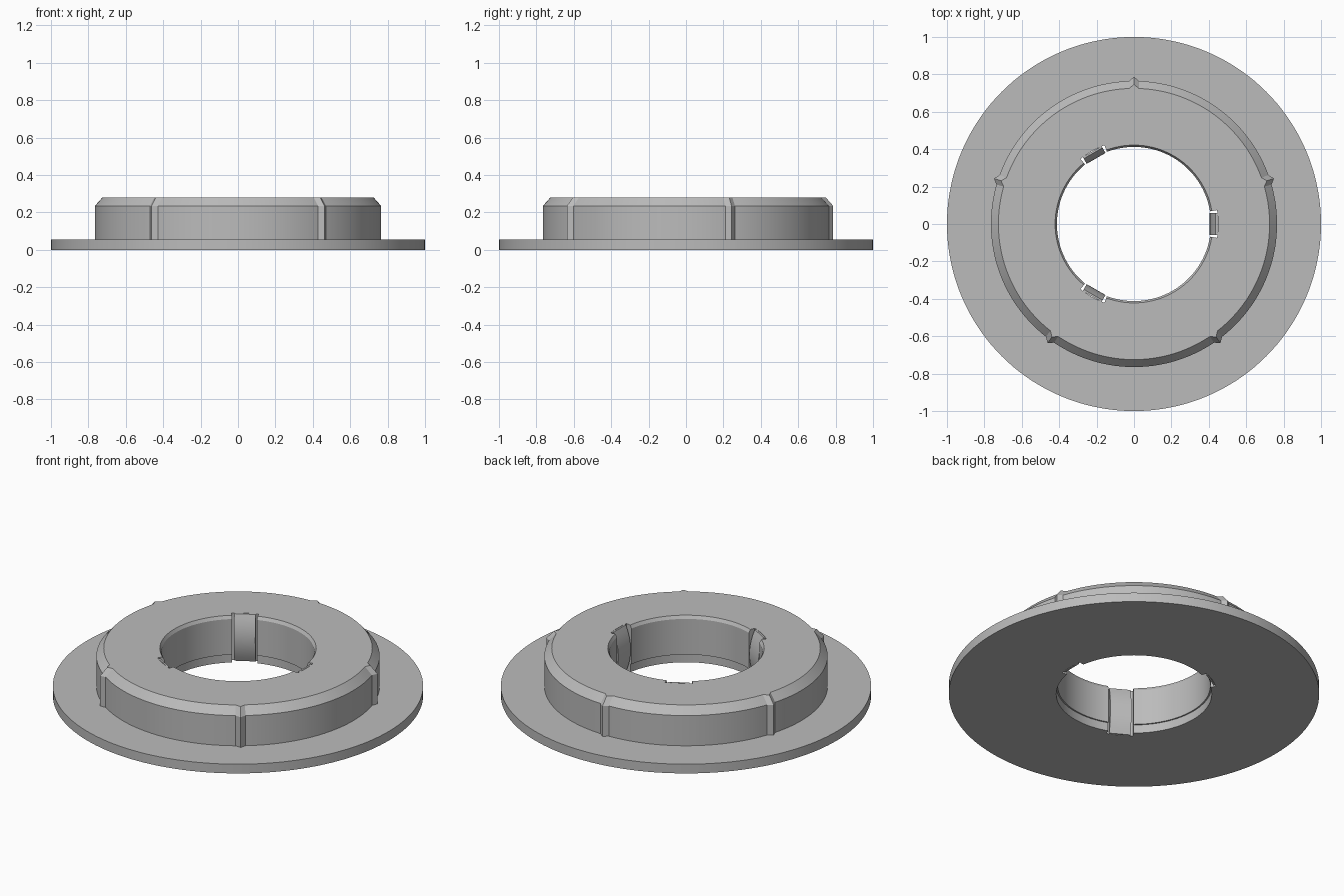
import bpy, bmesh, math
from math import pi, cos, sin, tau

if "Cube" in bpy.data.objects:
    bpy.data.objects.remove(bpy.data.objects["Cube"])

grey = bpy.data.materials.new("plain grey")
grey.use_nodes = True
grey.diffuse_color = (0.5, 0.5, 0.5, 1)
grey.node_tree.nodes["Principled BSDF"].inputs["Base Color"].default_value = (0.5, 0.5, 0.5, 1)

RIDGES = [pi / 2 + k * tau / 5 for k in range(5)]
CLIPS = [k * tau / 3 for k in range(3)]
RIDGE_HALF = 0.035      # half angle of a ridge
SLOT_HALF = 0.165       # half angle of a clip recess
RIM, STEP, TOP = 0.055, 0.05, 0.28


def gap(a, centres):
    return min(abs((a - c + pi) % tau - pi) for c in centres)


def ridge(a):
    return 0.022 * max(0, 1 - gap(a, RIDGES) / RIDGE_HALF)


def bore(a, r):
    return 0.45 if gap(a, CLIPS) < SLOT_HALF else r


def finish(name, bm):
    bmesh.ops.recalc_face_normals(bm, faces=bm.faces)
    mesh = bpy.data.meshes.new(name)
    bm.to_mesh(mesh)
    bm.free()
    mesh.materials.append(grey)
    ob = bpy.data.objects.new(name, mesh)
    bpy.context.collection.objects.link(ob)
    bpy.ops.object.select_all(action="DESELECT")
    ob.select_set(True)
    bpy.context.view_layer.objects.active = ob
    bpy.ops.object.shade_smooth_by_angle(angle=math.radians(20))
    return ob


# Sample angles, with extra ones at ridge corners and recess walls
angles = [i * tau / 144 for i in range(144)]
angles = [a for a in angles if gap(a, RIDGES) > RIDGE_HALF + 0.005
          and abs(gap(a, CLIPS) - SLOT_HALF) > 0.008]
angles += [c + d for c in RIDGES for d in (-RIDGE_HALF, 0, RIDGE_HALF)]
angles += [c + s * (SLOT_HALF + e) for c in CLIPS for s in (-1, 1) for e in (-1e-4, 1e-4)]
angles = sorted(a % tau for a in angles)


def lathe(name, section):
    """Sweep a section that may change with the angle."""
    bm = bmesh.new()
    rings = [[bm.verts.new((r * cos(a), r * sin(a), z)) for r, z in section(a)] for a in angles]
    for p, q in zip(rings, rings[1:] + rings[:1]):
        for i in range(len(p) - 1):
            bm.faces.new((p[i], q[i], q[i + 1], p[i + 1]))
    return finish(name, bm)


# Wide flat flange, open where the hub stands on it
lathe("flange", lambda a: [(0.765, RIM), (1, RIM), (1, 0), (bore(a, 0.42), 0),
                           (bore(a, 0.42), STEP), (bore(a, 0.412), STEP),
                           (bore(a, 0.412), RIM)])

# Raised hub with chamfered rim, five ridges and a bore with three recesses
lathe("hub", lambda a: [(0.765, RIM), (0.765 + ridge(a), RIM), (0.765 + ridge(a), 0.235),
                        (0.725 + ridge(a), TOP), (bore(a, 0.422), TOP),
                        (bore(a, 0.412), 0.262), (bore(a, 0.412), RIM)])

# Bowed spring clips standing in the recesses
bow = [(0.405 + 0.032 * (t / 5) ** 2, TOP / 2 * (1 + t / 5)) for t in range(-5, 6)]
outline = bow + [(0.447, TOP), (0.447, 0)]
for k, angle in enumerate(CLIPS):
    bm = bmesh.new()
    sides = [[bm.verts.new((x, y, z)) for x, z in outline] for y in (-0.058, 0.058)]
    n = len(outline)
    for side in sides:
        bm.faces.new(side)
    for i in range(n):
        j = (i + 1) % n
        bm.faces.new((sides[0][i], sides[0][j], sides[1][j], sides[1][i]))
    finish(f"spring_clip_{k + 1}", bm).rotation_euler.z = angle
